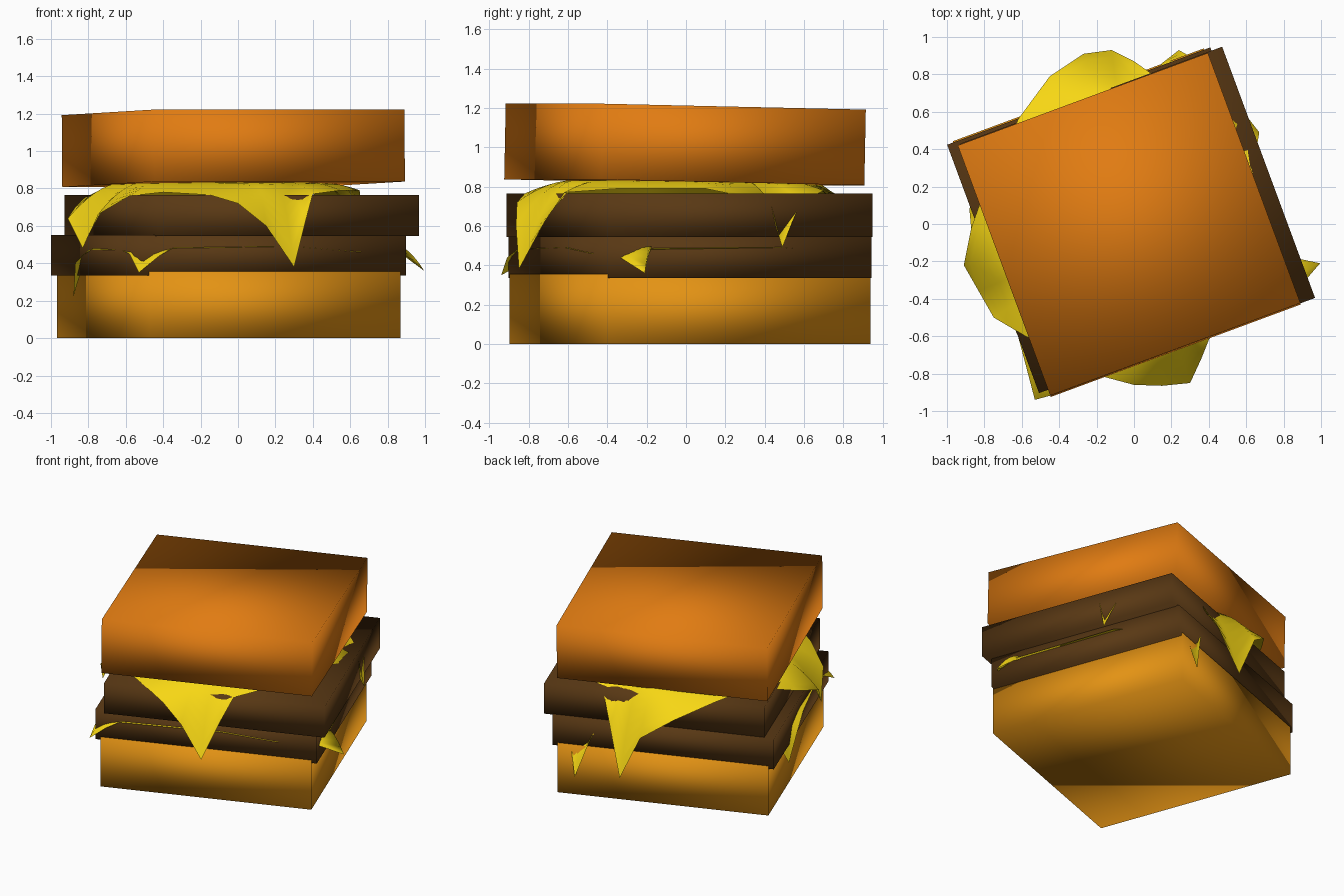
import bpy, bmesh, math
from mathutils import Matrix

TURN = math.radians(-69.7 + 90)   # whole stack is turned about z


def material(name, rgb):
    m = bpy.data.materials.new(name)
    m.diffuse_color = (*rgb, 1)
    return m


def finish(name, bm, mat):
    bmesh.ops.recalc_face_normals(bm, faces=bm.faces)
    for f in bm.faces:
        f.smooth = True
    me = bpy.data.meshes.new(name)
    bm.to_mesh(me)
    bm.free()
    me.materials.append(mat)
    ob = bpy.data.objects.new(name, me)
    bpy.context.collection.objects.link(ob)
    return ob


def slab(name, mat, centre, half, z0, z1, tilt=0.0):
    """Turned block; tilt leans its back side down."""
    bm = bmesh.new()
    bmesh.ops.create_cube(bm, size=2)
    bm.transform(Matrix.Diagonal((half[0], half[1], (z1 - z0) / 2, 1)))
    bm.transform(Matrix.Rotation(TURN, 4, 'Z') @ Matrix.Rotation(-tilt, 4, 'X'))
    bm.transform(Matrix.Translation((centre[0], centre[1], (z0 + z1) / 2)))
    return finish(name, bm, mat)


def cheese(name, mat, top, edge, flat=0.68, rings=8):
    """Thin sheet: flat in the middle, drooping to the given edge points."""
    bm = bmesh.new()
    mid = bm.verts.new((0, 0, top))
    prev = None
    for i in range(rings + 1):
        t = i / rings
        s = flat + (1 - flat) * t
        ring = [bm.verts.new((x * s, y * s, top - (top - z) * t ** 1.8)) for x, y, z in edge]
        for k in range(len(ring)):
            j = (k + 1) % len(ring)
            if prev:
                bm.faces.new((prev[k], ring[k], ring[j], prev[j]))
            else:
                bm.faces.new((mid, ring[k], ring[j]))
        prev = ring
    return finish(name, bm, mat)


bun_top = material("bun_top_orange", (0.75, 0.20, 0.006))
bun_low = material("bun_bottom_orange", (0.77, 0.29, 0.007))
meat = material("patty_brown", (0.10, 0.04, 0.007))
yellow = material("cheese_yellow", (0.93, 0.68, 0.007))

# Buns and patties
slab("bottom_bun", bun_low, (-0.05, 0.02), (0.715, 0.715), 0, 0.355)
slab("lower_patty", meat, (-0.05, 0.02), (0.75, 0.708), 0.335, 0.55)
slab("upper_patty", meat, (0.02, 0.0175), (0.746, 0.716), 0.545, 0.765)
slab("top_bun", bun_top, (-0.025, -0.005), (0.713, 0.713), 0.822, 1.207, 0.021)

# Upper cheese slice, corners melting over all four sides
cheese("upper_cheese", yellow, 0.832, [
    (0.30, -0.85, 0.38), (0.36, -0.72, 0.62), (0.40, -0.62, 0.77), (0.55, -0.35, 0.79),
    (0.65, 0.10, 0.79), (0.66, 0.43, 0.72), (0.67, 0.49, 0.49), (0.60, 0.58, 0.72),
    (0.35, 0.70, 0.78), (0.10, 0.80, 0.74), (0.0, 0.87, 0.55), (-0.12, 0.93, 0.23),
    (-0.27, 0.91, 0.55), (-0.45, 0.79, 0.68), (-0.62, 0.56, 0.77), (-0.70, 0.35, 0.79),
    (-0.82, 0.12, 0.75), (-0.87, -0.02, 0.70), (-0.91, -0.22, 0.64), (-0.83, -0.36, 0.48),
    (-0.75, -0.50, 0.66), (-0.58, -0.60, 0.76), (-0.40, -0.70, 0.78), (-0.15, -0.82, 0.765),
    (0.0, -0.86, 0.72), (0.15, -0.865, 0.60)])

# Lower cheese slice, mostly buried with a thin rim and small drips
cheese("lower_cheese", yellow, 0.495, [
    (-0.53, -0.94, 0.35), (-0.42, -0.91, 0.44), (-0.35, -0.86, 0.48), (0.30, -0.62, 0.49),
    (0.65, -0.48, 0.46), (0.82, -0.38, 0.47), (0.90, -0.32, 0.43), (0.995, -0.21, 0.36),
    (0.86, -0.19, 0.48), (0.60, 0.50, 0.49), (0.50, 0.62, 0.48), (0.36, 0.87, 0.48),
    (0.31, 0.89, 0.42), (0.24, 0.93, 0.14), (0.15, 0.86, 0.44), (0.10, 0.78, 0.48),
    (-0.30, 0.63, 0.48), (-0.84, 0.20, 0.45), (-0.88, 0.08, 0.22), (-0.87, -0.03, 0.40),
    (-0.80, -0.20, 0.47), (-0.62, -0.60, 0.47), (-0.58, -0.75, 0.45)], flat=0.85, rings=5)
